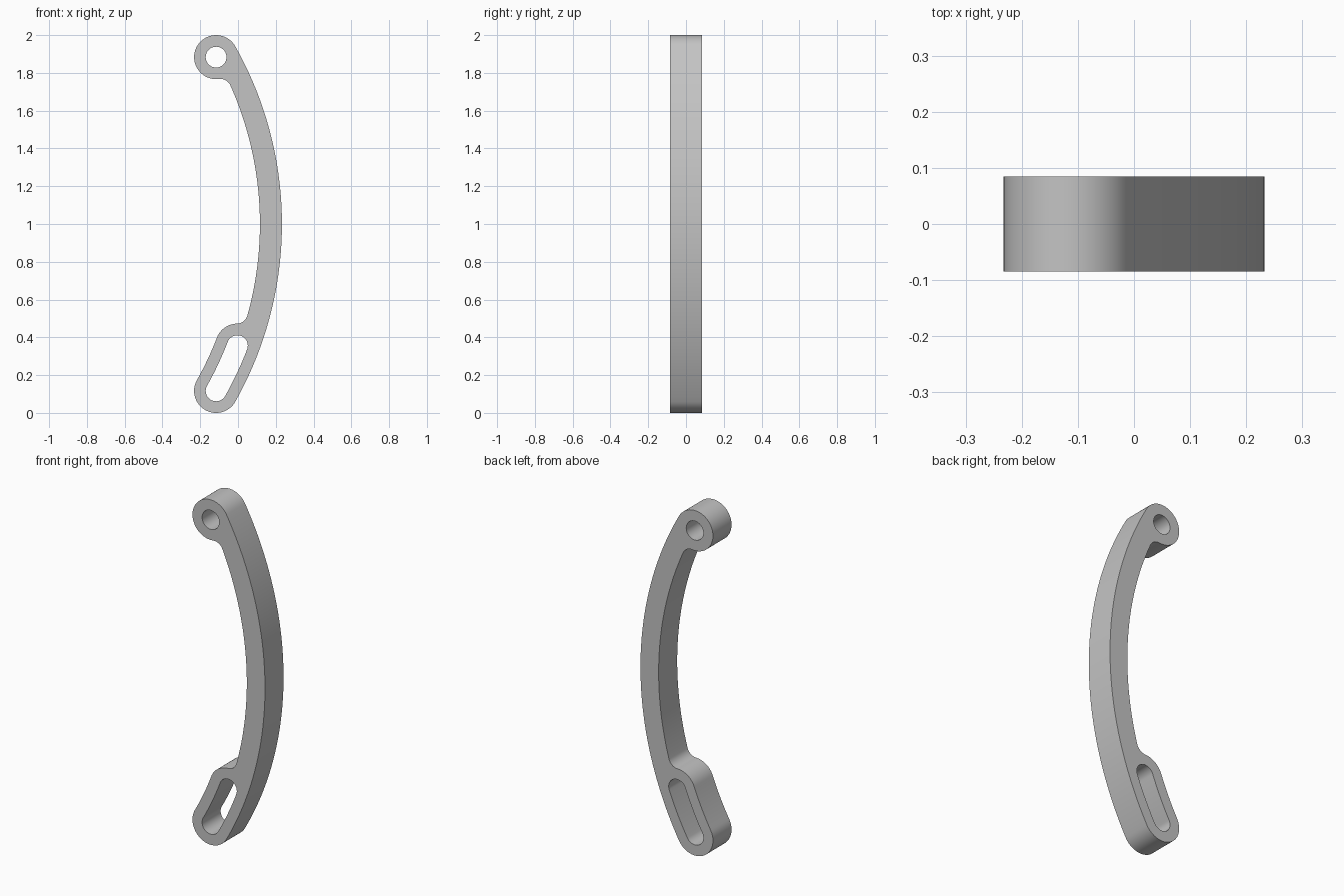
import bpy
import bmesh
from math import sin, cos, acos, asin, atan2, radians, pi
from mathutils import Vector

cube = bpy.data.objects.get("Cube")
if cube:
    bpy.data.objects.remove(cube, do_unlink=True)

LOBE = 0.1165      # radius of the rounded ends, also the arm width
HOLE = 0.055       # radius of the hole and half width of the slot
FILLET = 0.058     # radius where the lobes blend into the arm
MID = 1.7985       # radius of the arc through hole and slot centres
HALF_DEPTH = 0.085
CENTRE = Vector((-1.6825, 1.0))


def polar(centre, radius, angle):
    return centre + radius * Vector((cos(angle), sin(angle)))


def arc(centre, radius, start, end, steps=20):
    return [polar(centre, radius, start + (end - start) * i / steps)
            for i in range(steps + 1)]


def heading(p, q):
    return atan2(q.y - p.y, q.x - p.x)


# Key angles and centres along the arm
a = asin(0.8835 / MID)
b = asin((0.356 - 1.0) / MID)
top = polar(CENTRE, MID, a)
bottom = polar(CENTRE, MID, -a)
slot_end = polar(CENTRE, MID, b)
inner = MID - FILLET
d = acos((inner**2 + MID**2 - (LOBE + FILLET)**2) / (2 * MID * inner))
fillet_top = polar(CENTRE, inner, a - d)
fillet_low = polar(CENTRE, inner, b + d)

# Outer contour, counter-clockwise
outline = (
    arc(CENTRE, MID + LOBE, -a, a, 64)
    + arc(top, LOBE, a, heading(top, fillet_top) + 2 * pi, 40)
    + arc(fillet_top, FILLET, heading(fillet_top, top), a - d, 12)
    + arc(CENTRE, MID, a - d, b + d, 48)
    + arc(fillet_low, FILLET, b + d, heading(fillet_low, slot_end), 12)
    + arc(slot_end, LOBE, heading(slot_end, fillet_low), pi + b, 16)
    + arc(CENTRE, MID - LOBE, b, -a, 16)
    + arc(bottom, LOBE, pi - a, 2 * pi - a, 32)
)

# Curved slot and round hole
slot = (
    arc(CENTRE, MID + HOLE, -a, b, 16)
    + arc(slot_end, HOLE, b, b + pi, 24)
    + arc(CENTRE, MID - HOLE, b, -a, 16)
    + arc(bottom, HOLE, pi - a, 2 * pi - a, 24)
)
hole = arc(top, HOLE, 0, 2 * pi, 48)

# Fill the profile and extrude it through the depth
bm = bmesh.new()
for loop in (outline, slot, hole):
    points = [p for i, p in enumerate(loop) if (p - loop[i - 1]).length > 1e-5]
    verts = [bm.verts.new((p.x, -HALF_DEPTH, p.y)) for p in points]
    for i, v in enumerate(verts):
        bm.edges.new((verts[i - 1], v))
bmesh.ops.triangle_fill(bm, edges=bm.edges[:], use_beauty=True,
                        normal=(0, -1, 0))
result = bmesh.ops.extrude_face_region(bm, geom=bm.faces[:],
                                       use_keep_orig=True)
moved = [g for g in result["geom"] if isinstance(g, bmesh.types.BMVert)]
bmesh.ops.translate(bm, verts=moved, vec=(0, 2 * HALF_DEPTH, 0))
bmesh.ops.recalc_face_normals(bm, faces=bm.faces[:])

mesh = bpy.data.meshes.new("curved_slotted_arm")
bm.to_mesh(mesh)
bm.free()
arm = bpy.data.objects.new("curved_slotted_arm", mesh)
bpy.context.collection.objects.link(arm)

# Plain grey material
grey = bpy.data.materials.new("grey")
grey.use_nodes = True
colour = (0.55, 0.55, 0.55, 1.0)
grey.diffuse_color = colour
grey.node_tree.nodes["Principled BSDF"].inputs["Base Color"].default_value = colour
mesh.materials.append(grey)

# Smooth walls with crisp rims
bpy.ops.object.select_all(action="DESELECT")
arm.select_set(True)
bpy.context.view_layer.objects.active = arm
bpy.ops.object.shade_smooth_by_angle(angle=radians(30))
